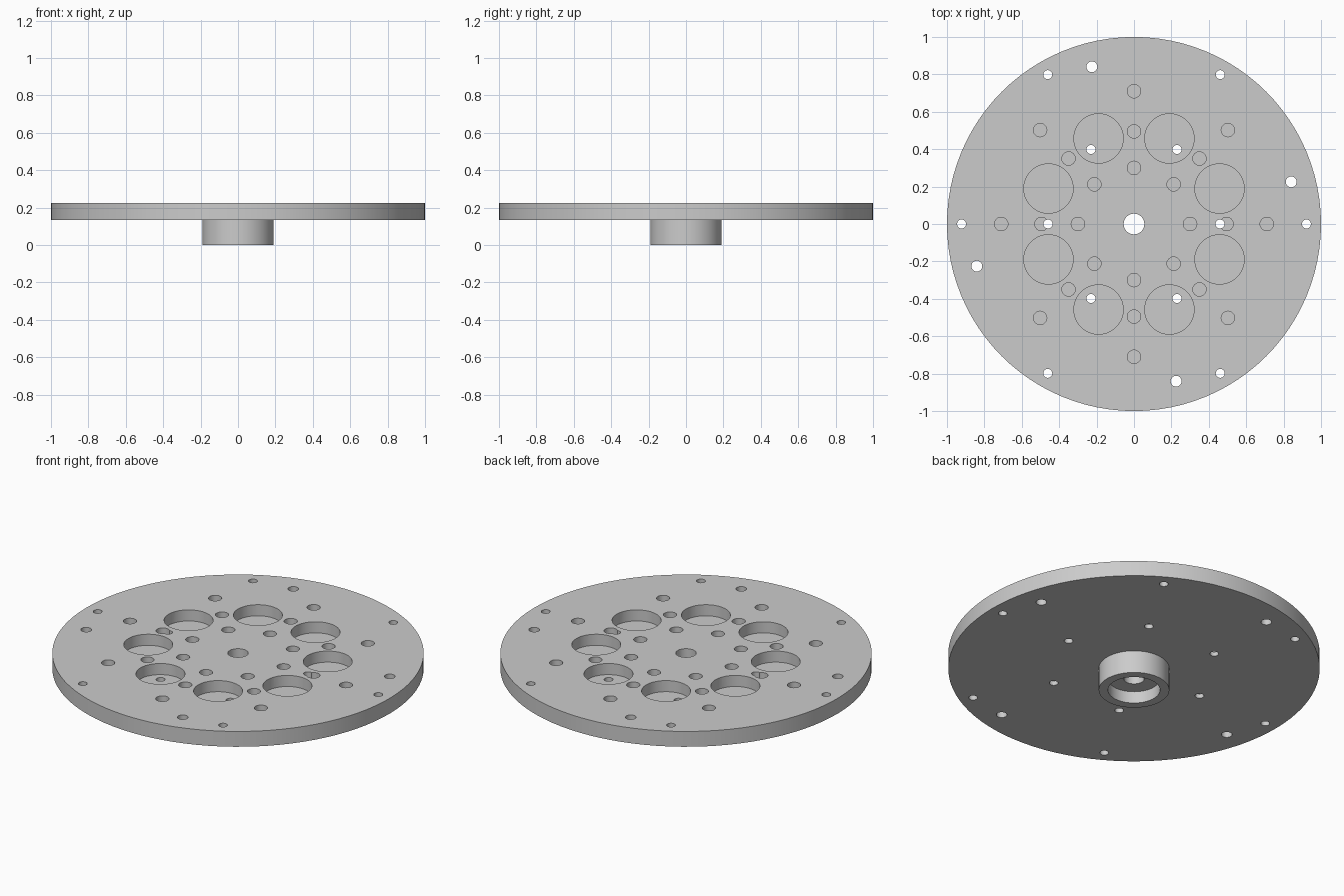
import bpy, bmesh, math
from mathutils import Matrix

cube = bpy.data.objects.get("Cube")
if cube:
    bpy.data.objects.remove(cube, do_unlink=True)

TOP, UNDERSIDE, FLOOR = 0.225, 0.134, 0.159
BORE_FLOOR = 0.07
SEGMENTS = 96

grey = bpy.data.materials.new("machined grey")
grey.use_nodes = True
colour = (0.6, 0.6, 0.6, 1)
grey.diffuse_color = colour
grey.node_tree.nodes["Principled BSDF"].inputs["Base Color"].default_value = colour


def add_object(name, bm):
    mesh = bpy.data.meshes.new(name)
    bmesh.ops.recalc_face_normals(bm, faces=bm.faces)
    bm.to_mesh(mesh)
    bm.free()
    mesh.materials.append(grey)
    obj = bpy.data.objects.new(name, mesh)
    bpy.context.collection.objects.link(obj)
    return obj


def lathe(name, profile):
    bm = bmesh.new()
    verts = [bm.verts.new((r, 0, z)) for r, z in profile]
    edges = [bm.edges.new((a, b)) for a, b in zip(verts, verts[1:] + verts[:1])]
    bmesh.ops.spin(bm, geom=verts + edges, cent=(0, 0, 0), axis=(0, 0, 1),
                   angle=math.tau, steps=SEGMENTS, use_merge=True)
    bmesh.ops.remove_doubles(bm, verts=bm.verts, dist=0.0001)
    return add_object(name, bm)


def hole_ring(bm, count, ring_radius, start, radius, bottom, sides):
    """Cylinders evenly spaced on a circle, reaching above the plate."""
    height = TOP + 0.1 - bottom
    for i in range(count):
        a = math.radians(start) + math.tau * i / count
        place = Matrix.Translation((ring_radius * math.cos(a),
                                    ring_radius * math.sin(a),
                                    bottom + height / 2))
        bmesh.ops.create_cone(bm, cap_ends=True, segments=sides, radius1=radius,
                              radius2=radius, depth=height, matrix=place)


def cut(target, name, bm):
    cutter = add_object(name, bm)
    cutter.hide_render = True
    mod = target.modifiers.new(name, 'BOOLEAN')
    mod.operation = 'DIFFERENCE'
    mod.solver = 'EXACT'
    mod.object = cutter
    bpy.ops.object.modifier_apply(modifier=mod.name)
    bpy.data.objects.remove(cutter, do_unlink=True)


# Round plate with a counterbored hub underneath
plate = lathe("round_plate_with_hub", [
    (0.055, BORE_FLOOR), (0.14, BORE_FLOOR), (0.14, 0), (0.19, 0),
    (0.19, UNDERSIDE), (1, UNDERSIDE), (1, TOP), (0.055, TOP)])
bpy.ops.object.select_all(action='DESELECT')
plate.select_set(True)
bpy.context.view_layer.objects.active = plate

# Large pockets and three rings of blind holes
blind = bmesh.new()
hole_ring(blind, 8, 0.495, 22.5, 0.132, FLOOR, 48)
for ring in (0.30, 0.495, 0.71):
    hole_ring(blind, 8, ring, 0, 0.036, FLOOR, 24)
cut(plate, "blind_hole_cutter", blind)

# Bolt holes right through the plate
through = bmesh.new()
for ring in (0.46, 0.922):
    hole_ring(through, 6, ring, 0, 0.024, UNDERSIDE - 0.1, 24)
hole_ring(through, 4, 0.87, 15, 0.029, UNDERSIDE - 0.1, 24)
cut(plate, "through_hole_cutter", through)

bpy.ops.object.shade_smooth_by_angle(angle=math.radians(30))
